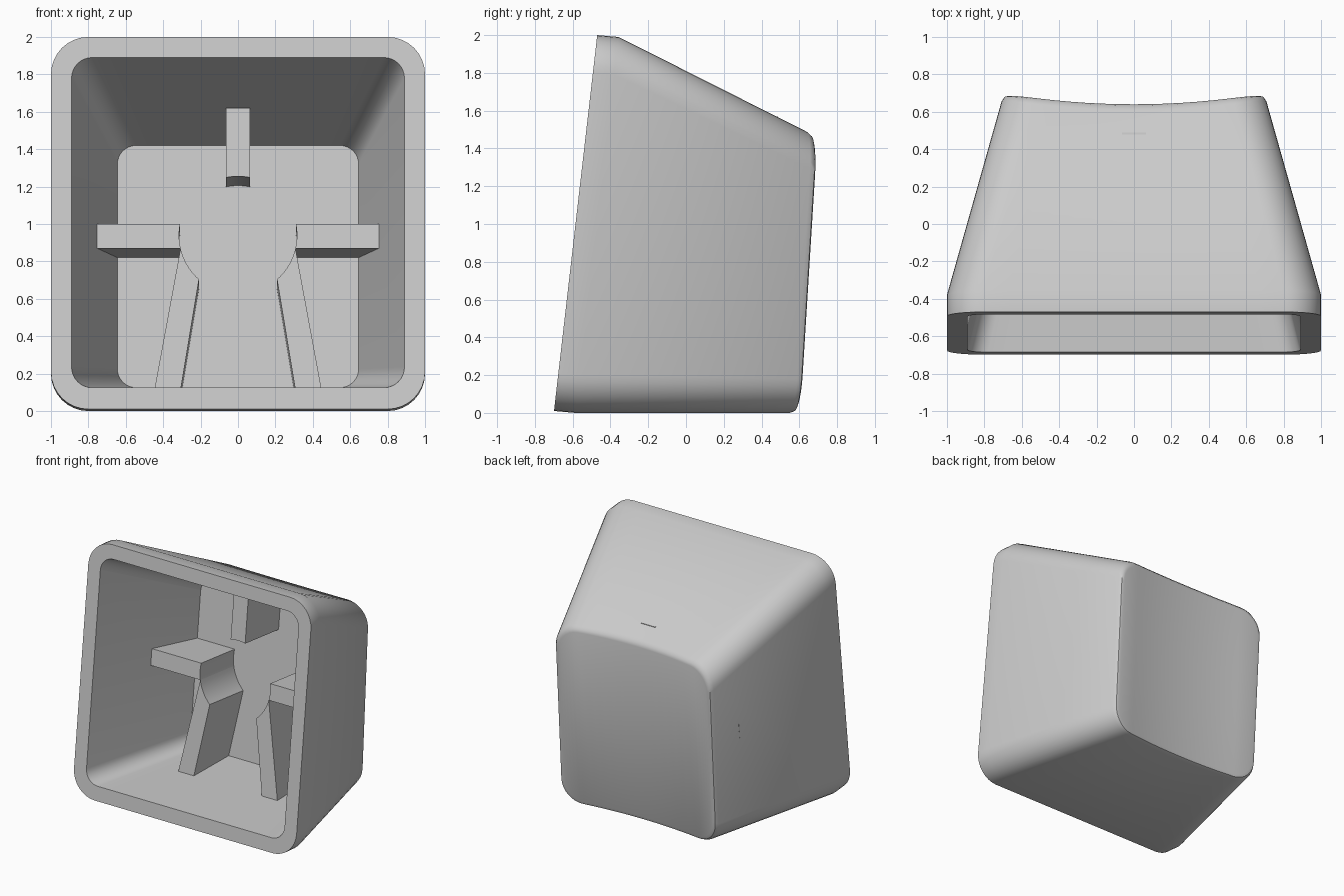
import bpy, bmesh, math
from mathutils import Vector

if "Cube" in bpy.data.objects:
    bpy.data.objects.remove(bpy.data.objects["Cube"])

grey = bpy.data.materials.new("light_grey")
grey.diffuse_color = (0.6, 0.6, 0.6, 1)
grey.use_nodes = True
grey.node_tree.nodes["Principled BSDF"].inputs["Base Color"].default_value = grey.diffuse_color

TILT = 0.115          # lean of the open rim: y shift per unit of z
DEPTH = Vector((0, 0.993, -0.115))   # direction square to the rim


def add_object(name, bm, smooth=None):
    bmesh.ops.recalc_face_normals(bm, faces=bm.faces)
    me = bpy.data.meshes.new(name)
    bm.to_mesh(me)
    bm.free()
    me.materials.append(grey)
    ob = bpy.data.objects.new(name, me)
    bpy.context.collection.objects.link(ob)
    if smooth:
        bpy.context.view_layer.objects.active = ob
        ob.select_set(True)
        bpy.ops.object.shade_smooth_by_angle(angle=math.radians(smooth))
        ob.select_set(False)
    return ob


def ring(hw, z0, z1, r, y0, lean, arc=8, flat=12):
    """Rounded rectangle; top half right to left, then bottom half left to right."""
    cz, hz = (z0 + z1) / 2, (z1 - z0) / 2
    half = []
    for i in range(arc + 1):
        a = math.pi / 2 * i / arc
        half.append((hw - r + r * math.cos(a), hz - r + r * math.sin(a)))
    for i in range(1, flat):
        half.append(((hw - r) * (1 - 2 * i / flat), hz))
    half += [(-x, z) for x, z in reversed(half[:arc + 1])]
    pts = half + [(x, -z) for x, z in reversed(half)]
    return [Vector((x, y0 + lean * (cz + z), cz + z)) for x, z in pts]


def back_y(p):
    """Dished rear face."""
    return 0.55 + 0.062 * p.z + 0.06 * (p.x / 0.7) ** 2


def trim(front, rear, gap, shrink):
    """Stop the tapering walls short of the dished face, pulled in by shrink."""
    out = []
    for a, b in zip(front, rear):
        lo, hi = 0.0, 1.3
        for _ in range(30):
            t = (lo + hi) / 2
            p = a.lerp(b, t)
            if p.y < back_y(p) - gap:
                lo = t
            else:
                hi = t
        p = a.lerp(b, lo)
        c = Vector((0, p.y, 0.73))
        q = p + (c - p).normalized() * shrink
        q.y = back_y(q) - gap
        out.append(q)
    return out


# --- hollow shell ---
flange = ring(1.0, 0.0, 1.99, 0.2, -0.585, TILT)
rear = ring(0.70, 0.0, 1.46, 0.18, 0.605, 0.062)
rings = [
    trim(flange, rear, 0.0, 0.035),
    trim(flange, rear, 0.008, 0.012),
    trim(flange, rear, 0.035, 0.0),
    flange,
    ring(1.0, 0.01, 2.0, 0.2, -0.70, TILT),
    ring(0.89, 0.125, 1.89, 0.11, -0.70, TILT),
    ring(0.645, 0.125, 1.42, 0.1, 0.29, TILT),
]
bm = bmesh.new()
loops = [[bm.verts.new(p) for p in r] for r in rings]
n = len(loops[0])
for a, b in zip(loops, loops[1:]):
    for i in range(n):
        j = (i + 1) % n
        bm.faces.new((a[i], a[j], b[j], b[i]))
cap = loops[0]
for i in range(n // 2 - 1):       # dished face in vertical strips
    bm.faces.new((cap[i], cap[i + 1], cap[n - 2 - i], cap[n - 1 - i]))
bm.faces.new(loops[-1])           # inner floor
add_object("shell", bm, 40)


# --- inner ribs around a round central gap ---
CZ, R = 0.94, 0.315


def arc_points(a0, a1, count):
    return [(R * math.cos(math.radians(a0 + (a1 - a0) * i / count)),
             CZ + R * math.sin(math.radians(a0 + (a1 - a0) * i / count)))
            for i in range(count + 1)]


def rib(name, outline, side=1):
    bm = bmesh.new()
    front = [Vector((x * side, -0.03 + TILT * (z - 1), z)) for x, z in outline]
    a = [bm.verts.new(p) for p in front]
    b = [bm.verts.new(p + DEPTH * 0.45) for p in front]
    bm.faces.new(a)
    bm.faces.new(b)
    for i in range(len(a)):
        j = (i + 1) % len(a)
        bm.faces.new((a[i], a[j], b[j], b[i]))
    add_object(name, bm, 30)


half_w = math.degrees(math.asin(0.065 / R))
rib("top_rib", arc_points(90 - half_w, 90 + half_w, 6) + [(-0.065, 1.62), (0.065, 1.62)])
for label, s in (("right", 1), ("left", -1)):
    rib(label + "_side_rib", arc_points(-12.8, 11, 6) + [(0.765, 1.0), (0.765, 0.87)], s)
    rib(label + "_leg_rib", [(0.445, 0.125), (0.305, 0.125)]
        + arc_points(-48.5, -12.8, 8), s)
